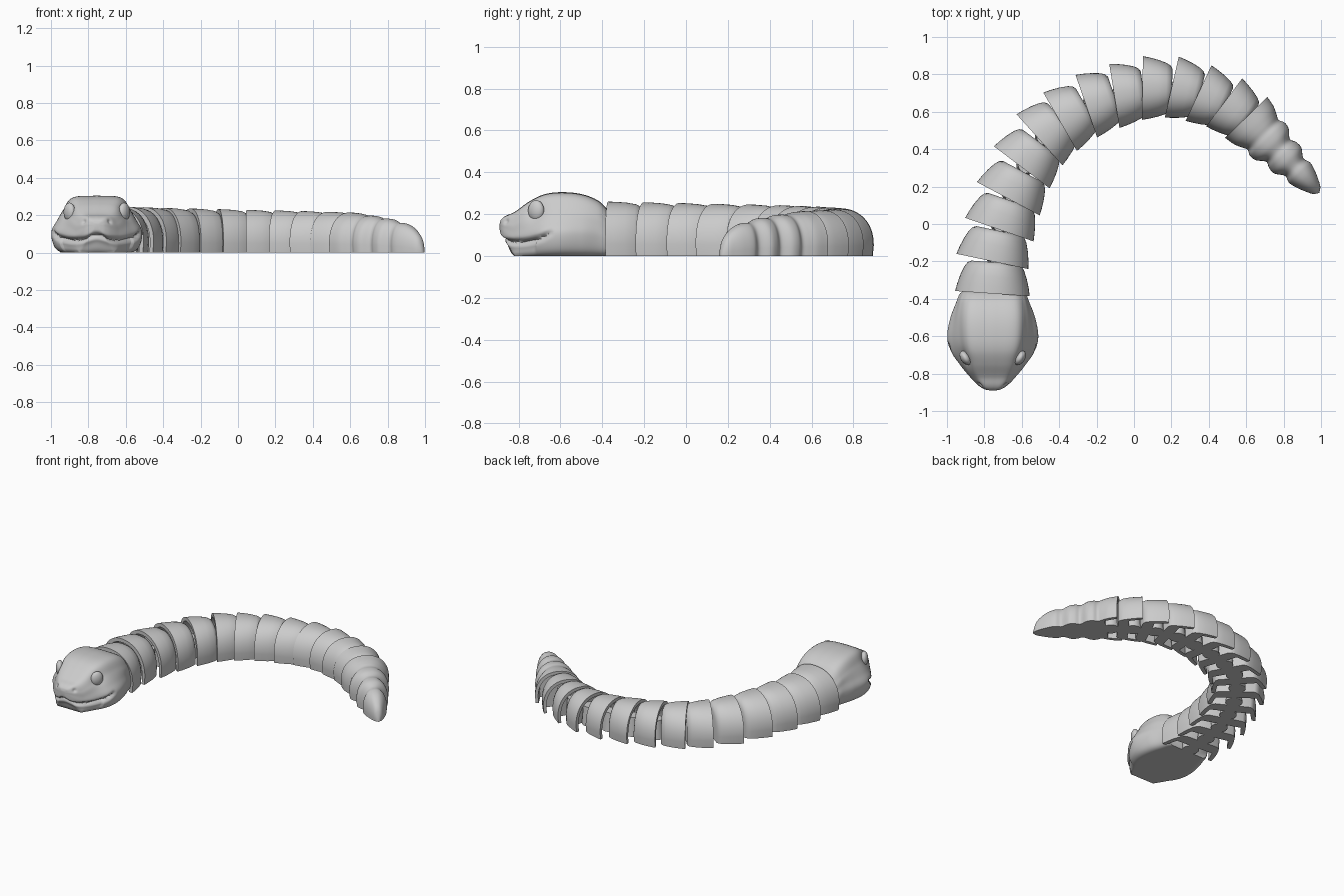
import bpy, bmesh, math
from mathutils import Matrix, Vector

if "Cube" in bpy.data.objects:
    bpy.data.objects.remove(bpy.data.objects["Cube"])

grey = bpy.data.materials.new("matte_grey")
grey.use_nodes = True
colour = (0.6, 0.6, 0.6, 1)
grey.diffuse_color = colour
grey.node_tree.nodes["Principled BSDF"].inputs["Base Color"].default_value = colour


def finish(name, bm, matrix=Matrix(), angle=35):
    """Turn a bmesh into a smooth object with sharp rims."""
    bmesh.ops.remove_doubles(bm, verts=bm.verts, dist=0.0002)
    bmesh.ops.recalc_face_normals(bm, faces=bm.faces)
    mesh = bpy.data.meshes.new(name)
    bm.to_mesh(mesh)
    bm.free()
    mesh.materials.append(grey)
    obj = bpy.data.objects.new(name, mesh)
    obj.matrix_world = matrix
    bpy.context.collection.objects.link(obj)
    bpy.ops.object.select_all(action="DESELECT")
    obj.select_set(True)
    bpy.context.view_layer.objects.active = obj
    bpy.ops.object.shade_smooth_by_angle(angle=math.radians(angle))
    return obj


def spline(keys, x):
    """Smooth interpolation through rows whose first entry is the position."""
    i = max(k for k in range(len(keys) - 1) if k == 0 or keys[k][0] <= x)
    a, b = keys[i], keys[i + 1]
    before, after = keys[max(i - 1, 0)], keys[min(i + 2, len(keys) - 1)]
    span = b[0] - a[0]
    t = min(max((x - a[0]) / span, 0), 1)
    out = []
    for p, q, r, s in zip(before[1:], a[1:], b[1:], after[1:]):
        m = (r - p) / (b[0] - before[0]) * span
        n = (s - q) / (after[0] - a[0]) * span
        out.append((2*t**3 - 3*t*t + 1)*q + (t**3 - 2*t*t + t)*m
                   + (3*t*t - 2*t**3)*r + (t**3 - t*t)*n)
    return out


def arch(y, width, height, steps=32):
    """Arch standing on the floor, with nearly upright walls."""
    foot = 0.22 * height
    points = [Vector((0.97 * width, y, 0))]
    for k in range(steps + 1):
        a = math.pi * k / steps
        c, s = math.cos(a), max(math.sin(a), 0)
        x = math.copysign(abs(c) ** 0.9, c) * width
        points.append(Vector((x, y, foot + (height - foot) * s ** 0.9)))
    return points + [Vector((-0.97 * width, y, 0))]


def arch_loft(bm, sections):
    """Sheet through the arches, closed by one flat sole."""
    rows = [[bm.verts.new(p) for p in arch(*s)] for s in sections]
    for a, b in zip(rows, rows[1:]):
        for k in range(len(a) - 1):
            bm.faces.new((a[k], a[k + 1], b[k + 1], b[k]))
    bm.faces.new([r[0] for r in rows] + [r[-1] for r in reversed(rows)])


def hollow(width, height, depth):
    """Sections for the socket in the front of a segment."""
    return [(depth, 0, 0.8 * height), (depth, 0.72 * width, 0.8 * height),
            (0, 0.87 * width, 0.9 * height)]


def connector(name, start, reach, height, matrix):
    """Stem with an upright round knuckle that sits in the next socket."""
    bm = bmesh.new()
    arch_loft(bm, [(start, 0, height), (start, 0.035, height),
                   (start + reach, 0.035, height), (start + reach, 0, height)])
    finish(name, bm, matrix)
    bm = bmesh.new()
    bmesh.ops.create_cone(bm, cap_ends=True, segments=24, radius1=0.055,
                          radius2=0.045, depth=height * 1.1,
                          matrix=Matrix.Translation((0, start + reach, height * 0.55)))
    finish(name + "_knuckle", bm, matrix)


# Body: front centre of each segment and its heading in degrees
path = [(-.757, -.372, 4), (-.757, -.20, 12), (-.72, -.03, 19), (-.672, .135, 28),
        (-.60, .303, 37), (-.505, .45, 48), (-.395, .547, 60), (-.255, .63, 71),
        (-.105, .685, 81), (.045, .727, 91), (.202, .732, 103), (.345, .70, 115),
        (.482, .65, 127), (.60, .57, 136)]
shell = [(0, 1, 1), (.04, .96, .995), (.09, .89, .98), (.135, .80, .95),
         (.158, .72, .90), (.168, .62, .82), (.168, 0, .82)]
last = len(path) - 1
for i, (x, y, heading) in enumerate(path):
    place = Matrix.Translation((x, y, 0)) @ Matrix.Rotation(-math.radians(heading), 4, "Z")
    f = i / last
    width, height = 0.2 - 0.043 * f, 0.26 - 0.045 * f
    size = 1 - 0.08 * f
    bm = bmesh.new()
    if i < last:
        outer = [(t * size, w * width, h * height) for t, w, h in shell]
        arch_loft(bm, hollow(width, height, 0.085) + outer)
        finish(f"body_segment_{i + 1}", bm, place)
        connector(f"body_link_{i + 1}", 0.16 * size, 0.05, 0.12, place)
    else:
        # Ringed tail
        rings = [(0, .157, .215), (.06, .146, .21), (.10, .128, .203), (.13, .115, .196),
                 (.16, .128, .198), (.20, .122, .194), (.245, .088, .18), (.28, .1, .182),
                 (.32, .1, .178), (.37, .068, .16), (.41, .078, .158), (.46, .066, .143),
                 (.51, .045, .11), (.545, .025, .065), (.562, 0, 0)]
        count = 70
        outer = []
        for k in range(count + 1):
            t = rings[-1][0] * k / count
            w, h = spline(rings, t)
            outer.append((t, max(w, 0), max(h, 0)))
        arch_loft(bm, hollow(width, height, 0.085) + outer)
        finish("tail", bm, place)

# Head: position, cheek half width, crown half width, underside, top
head_x = -0.755
head_keys = [(-.890, .015, .015, .125, .155), (-.885, .04, .04, .10, .172),
             (-.865, .075, .07, .055, .19), (-.82, .122, .11, 0, .21),
             (-.75, .178, .15, 0, .26), (-.68, .226, .17, 0, .294),
             (-.60, .243, .183, 0, .305), (-.50, .226, .185, 0, .296),
             (-.42, .196, .175, 0, .265), (-.375, .178, .16, 0, .222), (-.362, .165, .15, 0, .2)]
first_y, end_y = head_keys[0][0], head_keys[-1][0]
bm = bmesh.new()
rows, stations, around = [], 80, 48
for j in range(stations + 1):
    y = first_y + (end_y - first_y) * (j / stations) ** 1.4
    cheek, crown, low, top = spline(head_keys, y)
    low = max(low, 0)
    # Half section as (height, half width) keyed by a running parameter
    section = [(0, 0, 0), (.22, .74 * cheek, 0), (.32, .93 * cheek, .10), (.46, cheek, .36),
               (.6, (cheek + crown) * .5, .56), (.72, crown * .98, .74),
               (.86, crown * .70, .965), (1, 0, 1)]
    half = []
    for k in range(around + 1):
        px, pz = spline(section, k / around)
        half.append((max(px, 0), low + (top - low) * min(max(pz, 0), 1)))
    ring = half + [(-px, pz) for px, pz in half[-2:0:-1]]
    rows.append([bm.verts.new((px, y, pz)) for px, pz in ring])
for a, b in zip(rows, rows[1:]):
    for k in range(len(a)):
        n = (k + 1) % len(a)
        bm.faces.new((a[k], a[n], b[n], b[k]))
bm.faces.new(rows[0])
bm.faces.new(rows[-1])
bmesh.ops.recalc_face_normals(bm, faces=bm.faces)
bm.normal_update()


def bump(distance, radius):
    return math.exp(-(distance / radius) ** 2)


# Mouth crease, eye sockets, nostrils and a soft brow pressed into the head
moves = []
for v in bm.verts:
    x, y, z = abs(v.co.x), v.co.y, v.co.z
    smile = min(max((y + 0.80) / 0.15, 0), 1)
    line = 0.066 + 0.045 * smile ** 2 + 0.022 * bump(x, 0.05)
    fade = min(max((-0.63 - y) / 0.05, 0), 1)
    press = 0.024 * bump(z - line, 0.013) * fade
    press += 0.010 * bump(z - line + 0.035, 0.03) * fade * (y < -0.72)
    press += 0.012 * bump((v.co - Vector((math.copysign(0.15, v.co.x), -0.72, 0.215))).length, 0.05)
    press += 0.012 * bump((v.co - Vector((math.copysign(0.066, v.co.x), -0.855, 0.165))).length, 0.012)
    if z > 0.001:
        moves.append((v, v.normal * press))
for v, offset in moves:
    v.co -= offset
    v.co.z = max(v.co.z, 0)
head_place = Matrix.Translation((head_x, 0, 0))
finish("head", bm, head_place, 50)
connector("neck_link", end_y - 0.02, 0.05, 0.12, head_place)

# Eyes
for side, name in ((1, "left_eye"), (-1, "right_eye")):
    bm = bmesh.new()
    bmesh.ops.create_uvsphere(bm, u_segments=32, v_segments=16, radius=1,
                              matrix=Matrix.Diagonal((0.026, 0.042, 0.05, 1)))
    turn = Matrix.Rotation(side * -math.radians(32), 4, "Z")
    finish(name, bm, Matrix.Translation((head_x + side * 0.146, -0.716, 0.217)) @ turn)
